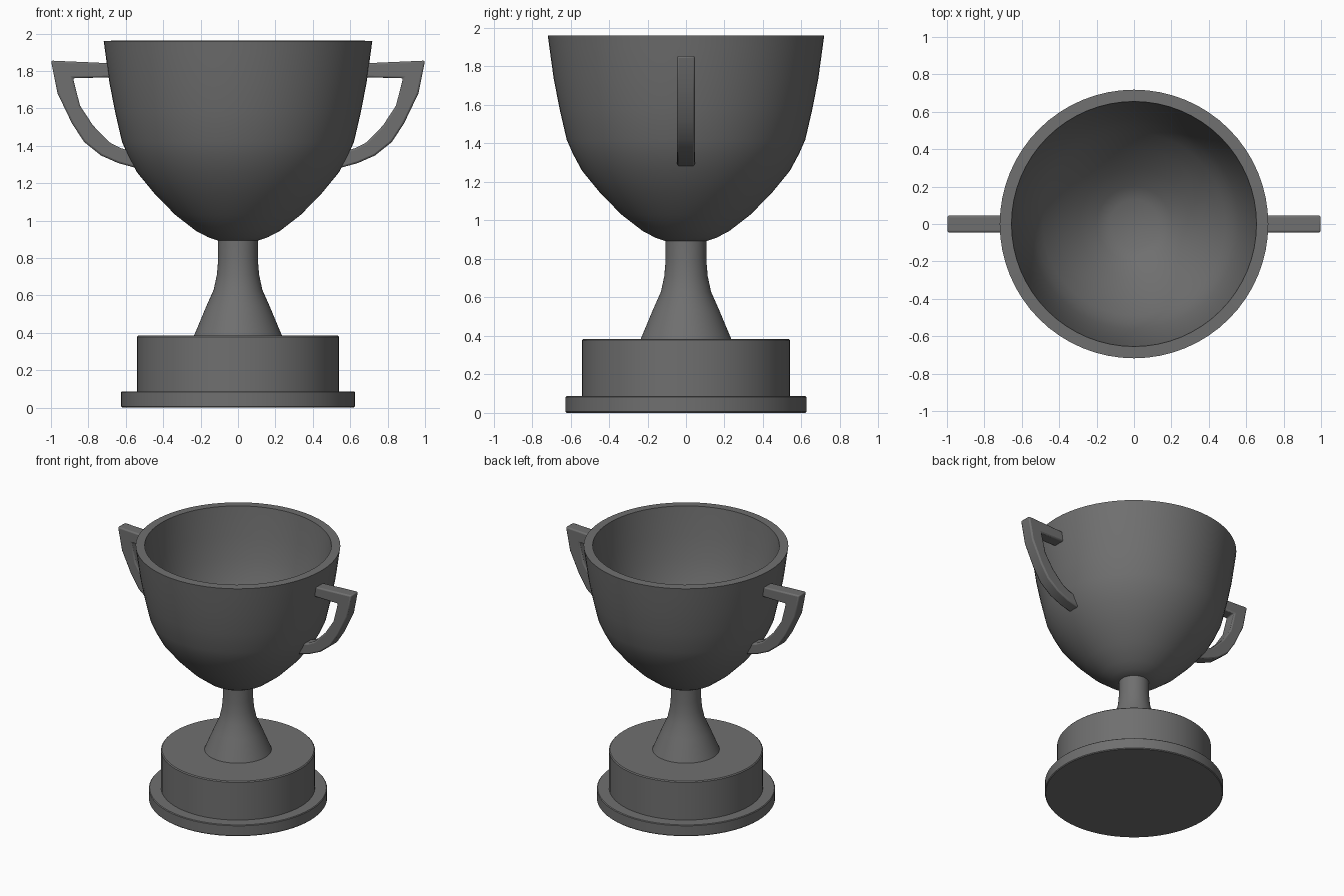
import bpy, bmesh, math

if "Cube" in bpy.data.objects:
    bpy.data.objects.remove(bpy.data.objects["Cube"])

# Dark pewter grey for the whole trophy
pewter = bpy.data.materials.new("dark_pewter")
pewter.diffuse_color = (0.16, 0.16, 0.16, 1)
pewter.use_nodes = True
pewter.node_tree.nodes["Principled BSDF"].inputs["Base Color"].default_value = pewter.diffuse_color


def finish(name, bm, angle=35):
    bmesh.ops.recalc_face_normals(bm, faces=bm.faces)
    me = bpy.data.meshes.new(name)
    bm.to_mesh(me)
    bm.free()
    me.materials.append(pewter)
    ob = bpy.data.objects.new(name, me)
    bpy.context.collection.objects.link(ob)
    bpy.ops.object.select_all(action='DESELECT')
    ob.select_set(True)
    bpy.context.view_layer.objects.active = ob
    bpy.ops.object.shade_smooth_by_angle(angle=math.radians(angle))
    return ob


def lathe(name, profile, segments=64):
    """Revolve (radius, z) points round z and cap both ends."""
    bm = bmesh.new()
    rings = []
    for r, z in profile:
        rings.append([bm.verts.new((r * math.cos(2 * math.pi * i / segments),
                                    r * math.sin(2 * math.pi * i / segments), z))
                      for i in range(segments)])
    for a, b in zip(rings, rings[1:]):
        for i in range(segments):
            j = (i + 1) % segments
            bm.faces.new((a[i], a[j], b[j], b[i]))
    bm.faces.new(rings[0])
    bm.faces.new(rings[-1])
    return finish(name, bm)


# Base: wide foot plate and the drum above it
lathe("foot_plate", [(0.62, 0), (0.625, 0.006), (0.625, 0.082), (0.62, 0.087)])
lathe("plinth", [(0.54, 0.08), (0.54, 0.378), (0.533, 0.385)])

# Flared stem
lathe("stem", [(0.237, 0.38), (0.17, 0.54), (0.13, 0.63), (0.113, 0.71),
               (0.106, 0.79), (0.106, 0.905)])

# Hollow bowl: outer wall up, rim, inner wall down to a flat floor
outer = [(0.105, 0.892), (0.16, 0.911), (0.225, 0.945), (0.335, 1.03), (0.445, 1.142),
         (0.54, 1.258), (0.587, 1.345), (0.62, 1.42), (0.657, 1.58), (0.688, 1.74),
         (0.71, 1.9), (0.718, 1.96)]
inner = [(0.655, 1.962), (0.63, 1.74), (0.6, 1.58), (0.562, 1.43), (0.53, 1.355),
         (0.488, 1.285), (0.4, 1.18), (0.295, 1.075), (0.2, 1.003), (0.13, 0.965)]
lathe("bowl", outer + inner)

# Handles: flat side outline, thickened in y, bevelled, mirrored to the left
outline = [(0.66, 1.84), (1.0, 1.855), (0.965, 1.68), (0.888, 1.52), (0.823, 1.42),
           (0.733, 1.348), (0.64, 1.307), (0.54, 1.28), (0.56, 1.368), (0.63, 1.388),
           (0.685, 1.417), (0.775, 1.508), (0.845, 1.615), (0.882, 1.762), (0.66, 1.765)]
bm = bmesh.new()
face = bm.faces.new([bm.verts.new((x, -0.046, z)) for x, z in outline])
ext = bmesh.ops.extrude_face_region(bm, geom=[face])
bmesh.ops.translate(bm, vec=(0, 0.092, 0),
                    verts=[g for g in ext["geom"] if isinstance(g, bmesh.types.BMVert)])
handles = finish("handles", bm, 30)
bevel = handles.modifiers.new("soft_edges", 'BEVEL')
bevel.width = 0.01
bevel.segments = 2
bevel.limit_method = 'ANGLE'
bevel.angle_limit = math.radians(60)
mirror = handles.modifiers.new("left_side", 'MIRROR')
mirror.use_axis[0] = True
